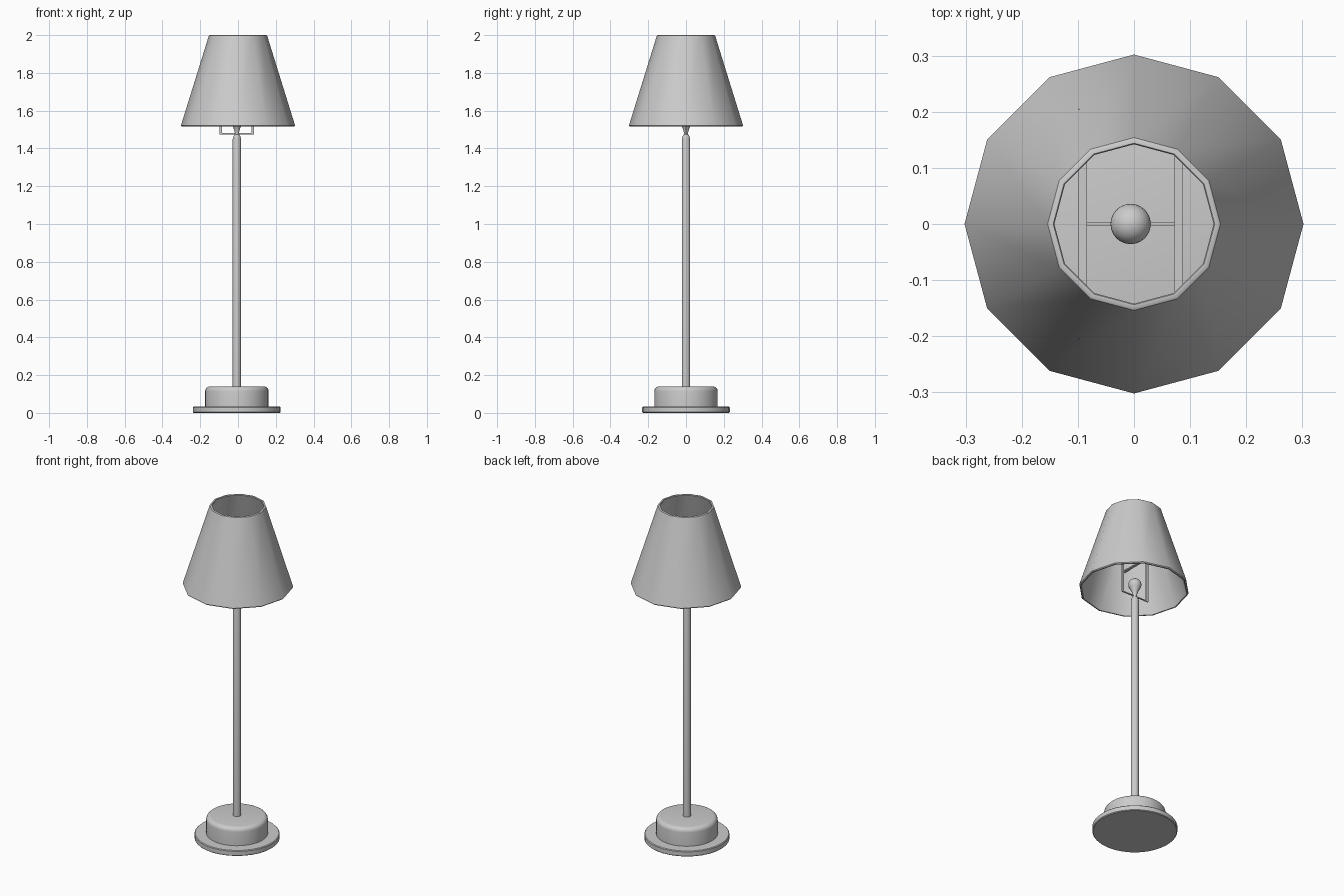
import bpy, bmesh, math
from math import cos, sin, pi, radians

if "Cube" in bpy.data.objects:
    bpy.data.objects.remove(bpy.data.objects["Cube"])

CX = -0.006  # the stand sits very slightly left of the shade axis


def finish(name, bm, angle):
    bmesh.ops.recalc_face_normals(bm, faces=bm.faces)
    me = bpy.data.meshes.new(name)
    bm.to_mesh(me)
    bm.free()
    ob = bpy.data.objects.new(name, me)
    bpy.context.collection.objects.link(ob)
    bpy.ops.object.select_all(action='DESELECT')
    bpy.context.view_layer.objects.active = ob
    ob.select_set(True)
    bpy.ops.object.shade_smooth_by_angle(angle=radians(angle))
    return ob


def lathe(name, profile, sides, cx=0.0, closed=False, angle=35):
    """Revolve (radius, z) points; open profiles are capped at both ends."""
    bm = bmesh.new()
    rings = []
    for r, z in profile:
        rings.append([bm.verts.new((cx + r * cos(2 * pi * i / sides),
                                    r * sin(2 * pi * i / sides), z))
                      for i in range(sides)])
    pairs = list(zip(rings, rings[1:]))
    if closed:
        pairs.append((rings[-1], rings[0]))
    else:
        bm.faces.new(rings[0])
        bm.faces.new(rings[-1])
    for a, b in pairs:
        for i in range(sides):
            j = (i + 1) % sides
            bm.faces.new((a[i], a[j], b[j], b[i]))
    return finish(name, bm, angle)


def box(name, x0, x1, y0, y1, z0, z1):
    bm = bmesh.new()
    bmesh.ops.create_cube(bm, size=1)
    for v in bm.verts:
        v.co = ((x0 + x1) / 2 + v.co.x * (x1 - x0),
                (y0 + y1) / 2 + v.co.y * (y1 - y0),
                (z0 + z1) / 2 + v.co.z * (z1 - z0))
    return finish(name, bm, 30)


# Base: flat disc and rounded drum
lathe("base_disc", [(0.228, 0), (0.232, 0.004), (0.232, 0.029), (0.228, 0.033)], 32, CX)
corner = [(0.143 + 0.025 * cos(a), 0.115 + 0.025 * sin(a))
          for a in (pi / 2 * k / 5 for k in range(6))]
lathe("base_drum", [(0.168, 0.03)] + corner, 32, CX)

# Pole with a tapered tip
lathe("pole", [(0.022, 0.13), (0.022, 1.45), (0.018, 1.465), (0.011, 1.475)], 20, CX)

# Bulb: narrow neck swelling into a round globe
globe = [(0.036 * cos(a), 1.55 + 0.036 * sin(a))
         for a in (radians(-30 + 118 * k / 9) for k in range(10))]
lathe("bulb", [(0.011, 1.465), (0.011, 1.485), (0.018, 1.508)] + globe, 24, CX, angle=60)

# Twelve-sided hollow shade
lathe("shade", [(0.298, 1.517), (0.302, 1.522), (0.154, 1.998), (0.151, 2.0),
                (0.144, 2.0), (0.142, 1.997), (0.289, 1.522), (0.291, 1.517)],
      12, closed=True)

# Shade carrier: U-shaped hanger plus two bars reaching the shade wall
for side, x0, x1 in (("left", -0.099, -0.084), ("right", 0.072, 0.086)):
    box(side + "_hanger", x0, x1, -0.003, 0.003, 1.475, 1.752)
    box(side + "_shade_bar", x0, x1, -0.205, 0.205, 1.745, 1.752)
box("hanger_crossbar", -0.099, 0.086, -0.003, 0.003, 1.475, 1.481)
